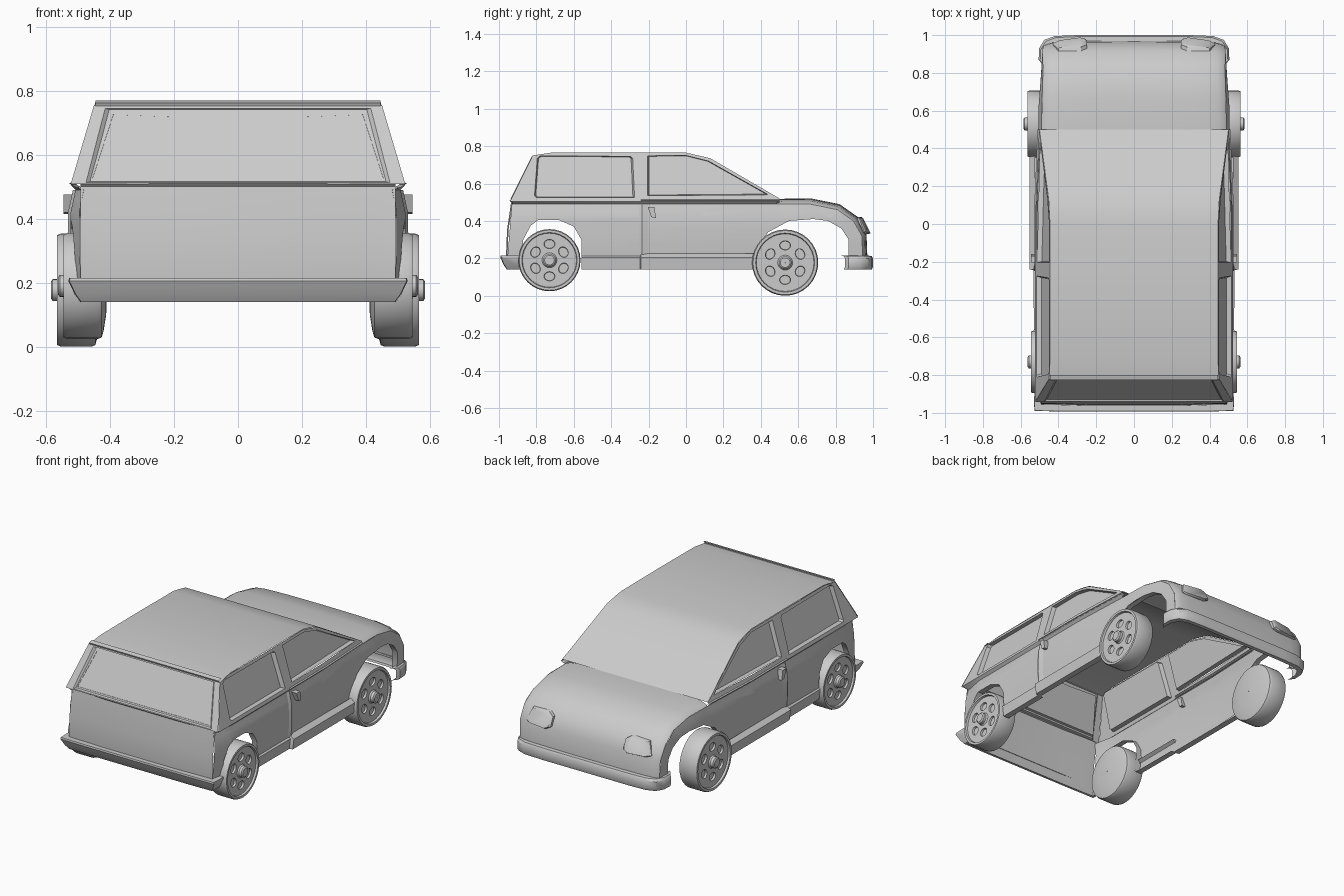
import bpy, bmesh, math
from mathutils import Vector

if "Cube" in bpy.data.objects:
    bpy.data.objects.remove(bpy.data.objects["Cube"])

REF = Vector((0, 0, .3))


def finish(name, bm, mirror=True, angle=35):
    bmesh.ops.remove_doubles(bm, verts=bm.verts, dist=.0005)
    bmesh.ops.recalc_face_normals(bm, faces=bm.faces)
    bm.normal_update()
    if sum(f.normal.dot(f.calc_center_median() - REF) * f.calc_area() for f in bm.faces) < 0:
        bmesh.ops.reverse_faces(bm, faces=bm.faces)
    me = bpy.data.meshes.new(name)
    bm.to_mesh(me)
    bm.free()
    ob = bpy.data.objects.new(name, me)
    bpy.context.collection.objects.link(ob)
    bpy.ops.object.select_all(action='DESELECT')
    ob.select_set(True)
    bpy.context.view_layer.objects.active = ob
    bpy.ops.object.shade_smooth_by_angle(angle=math.radians(angle))
    if mirror:
        m = ob.modifiers.new("Mirror", 'MIRROR')
        m.merge_threshold = .0005
    return ob


def loft(name, rows, caps=False, closed=False, **kw):
    """Skin a list of equally long point rows."""
    bm = bmesh.new()
    vs = [[bm.verts.new(p) for p in r] for r in rows]
    for a, b in zip(vs, vs[1:]):
        n = len(a)
        for i in range(n if closed else n - 1):
            j = (i + 1) % n
            bm.faces.new((a[i], a[j], b[j], b[i]))
    if caps:
        bm.faces.new(vs[0])
        bm.faces.new(vs[-1])
    return finish(name, bm, **kw)


def panel(name, outline, holes, fmap, cuts=(), depth=.02, shrink=.95, **kw):
    """Flat outline bent by fmap(u, v, d); each hole gets a recessed pane."""
    bm = bmesh.new()
    for lp in [outline] + holes:
        vs = [bm.verts.new((u, v, 0)) for u, v in lp]
        for i in range(len(vs)):
            bm.edges.new((vs[i - 1], vs[i]))
    bmesh.ops.triangle_fill(bm, use_beauty=True, edges=bm.edges[:], normal=(0, 0, 1))
    for axis, val in cuts:
        co, no = [0, 0, 0], [0, 0, 0]
        co[axis], no[axis] = val, 1
        bmesh.ops.bisect_plane(bm, geom=bm.verts[:] + bm.edges[:] + bm.faces[:],
                               dist=1e-5, plane_co=co, plane_no=no)
    for v in bm.verts:
        v.co = fmap(v.co.x, v.co.y, 0)
    for lp in holes:
        cu = sum(p[0] for p in lp) / len(lp)
        cv = sum(p[1] for p in lp) / len(lp)
        a = [bm.verts.new(fmap(u, v, 0)) for u, v in lp]
        b = [bm.verts.new(fmap(cu + (u - cu) * shrink, cv + (v - cv) * shrink, depth)) for u, v in lp]
        for i in range(len(lp)):
            bm.faces.new((a[i - 1], a[i], b[i], b[i - 1]))
        bm.faces.new(b)
    return finish(name, bm, **kw)


def interp(t, pts):
    for (a, va), (b, vb) in zip(pts, pts[1:]):
        if t <= b:
            return va + (vb - va) * max(0, (t - a) / (b - a))
    return pts[-1][1]


def clamp(t):
    return max(0, min(1, t))


def half_width(y, z):
    x = interp(z, [(.14, .51), (.2, .52), (.3, .525), (.42, .523), (.49, .508), (.505, .523), (.765, .445)])
    if z < .5:
        x -= .03 * clamp((-.8 - y) / .15)
    return x - .018 * clamp((y - .1) / .4) - .025 * clamp((y - .62) / .33)


def side(y, z, d):
    return Vector((half_width(y, z) - d, y, z))


# Lower body side with both wheel arches
rear_arch = [(-.56, .14), (-.56, .3), (-.6, .37), (-.68, .405), (-.79, .405), (-.83, .375), (-.87, .3), (-.88, .14)]
front_arch = [(.87, .2), (.87, .3), (.83, .36), (.76, .4), (.68, .41), (.55, .4), (.44, .34), (.37, .25), (.36, .14)]
hood_edge = [(.49, .49), (.665, .49), (.81, .46), (.895, .4), (.94, .32), (.945, .2)]
panel("body_side", [(-.955, .14), (-.955, .2), (-.93, .505), (.48, .505)] + hood_edge + front_arch + rear_arch,
      [], side, [(1, z) for z in (.2, .25, .3, .36, .42, .46, .49)] +
      [(0, y) for y in (-.9, -.8, -.24, .1, .3, .5, .62, .78, .9)])

# Turned-in arch lips
for name, arch in (("rear_arch_lip", rear_arch), ("front_arch_lip", front_arch)):
    loft(name, [[side(y, z, d) for y, z in arch] for d in (0, .035)])

# Cabin side with recessed windows
rear_win = [(-.81, .535), (-.795, .735), (-.78, .748), (-.295, .745), (-.285, .735), (-.275, .525), (-.8, .525)]
door_win = [(-.205, .535), (-.205, .748), (0, .75), (.12, .72), (.44, .54)]
panel("cabin_side", [(-.94, .505), (-.82, .75), (-.72, .765), (0, .765), (.13, .735), (.5, .52), (.49, .505)],
      [rear_win, door_win], side, [(0, .1), (0, .3), (1, .6), (1, .7)], depth=.025, shrink=.97)

# Roof and windscreen
roof = [(.5, .52), (.315, .629), (.13, .738), (.06, .755), (0, .767), (-.4, .769), (-.72, .767), (-.82, .75)]
loft("roof_and_windscreen", [[(f * half_width(y, z), y, z) for f in (0, .4, .8, 1)] for y, z in roof])
# Thin roof edge over the tailgate
loft("roof_lip", [[(x, -.80, .769), (x, -.826, .762), (x, -.82, .748)] for x in (0, .445)])

# Hood and nose, rounding down to the fenders
hood_mid = [(.48, .518), (.67, .52), (.82, .49), (.92, .42), (.965, .33), (.97, .2)]
ROUND = [(0, 0), (.5, .04), (.8, .18), (.92, .42), (.98, .75), (1, 1)]
loft("hood", [[(f * half_width(*e), p[0] + (e[0] - p[0]) * w, p[1] + (e[1] - p[1]) * w) for f, w in ROUND]
              for p, e in zip(hood_mid, hood_edge)], angle=45)

# Headlights
lamp = [(.25, .345), (.25, .40), (.28, .42), (.40, .415), (.43, .34), (.4, .33), (.28, .33)]
rows = []
for s, d in ((1, -.06), (1, .008), (.9, .016)):
    rows.append([(.34 + (x - .34) * s, 1.12 - .45 * z + d - .25 * max(0, x - .34),
                  .375 + (z - .375) * s) for x, z in lamp])
loft("headlight", rows, caps=True, closed=True)


# Tailgate: window frame with pane, then lower panel
def tail(x, z, d):
    return Vector((x, -.945 + (z - .505) / .25 * .125 + d, z))


panel("tailgate_window", [(-.523, .508), (.523, .508), (.45, .755), (-.45, .755)],
      [[(-.475, .513), (.475, .513), (.415, .745), (-.415, .745)]], tail, depth=.012, shrink=.97, mirror=False)
panel("tailgate_glass_step", [(-.462, .519), (.462, .519), (.402, .739), (-.402, .739)],
      [[(-.455, .525), (.455, .525), (.39, .725), (.2, .718), (-.2, .718), (-.39, .725)]],
      lambda x, z, d: tail(x, z, d + .01), depth=.018, shrink=.99, mirror=False)
loft("tailgate_lower", [[(x, y + (.008 if x > .4 else 0), z) for x in (0, .25, .42, .492)]
                        for y, z in ((-.955, .14), (-.962, .22), (-.957, .35), (-.935, .5), (-.945, .51))])


# Bumpers swept along a half path
def bumper(name, path, section):
    loft(name, [[(x * (1 - 2 * inset), y - math.copysign(inset, y), z) for inset, z in section] for x, y in path])


bumper("front_bumper", [(0, 1.0), (.3, 1.0), (.42, .995), (.475, .975), (.502, .93), (.505, .87), (.49, .85)],
       [(.035, .215), (.008, .213), (0, .2), (0, .155), (.006, .14), (.03, .14)])
bumper("rear_bumper", [(0, -.993), (.35, -.993), (.527, -.99), (.53, -.93), (.525, -.885)],
       [(.035, .215), (.002, .215), (0, .205), (.018, .165), (.035, .14), (.05, .14)])

# Sill under the doors
loft("sill", [[(x - .03, y, .225), (x, y, .205), (x - .008, y, .14), (x - .045, y, .14)]
              for y, x in ((-.56, .53), (-.245, .532), (-.24, .552), (.37, .553))], angle=25)
# Belt moulding and door seam
loft("belt_moulding", [[(half_width(y, .505) - .01, y, .518), (half_width(y, .505) + .005, y, .51),
                        (half_width(y, .505) - .015, y, .498)] for y in (-.24, .1, .3, .5)])
loft("door_edge", [[(half_width(-.24, z), -.25, z), (half_width(-.24, z) + .008, -.235, z),
                    (half_width(-.24, z), -.2, z)] for z in (.21, .3, .36, .42, .49)])

# Door handle
handle = [(-.205, .475), (-.17, .475), (-.16, .415), (-.185, .42)]
loft("door_handle", [[(x, y, z) for y, z in handle] for x in (.5, .546)], caps=True, closed=True)


# Wheels
def ring(cy, cz, ry, rz, n, turn=0):
    return [(cy + ry * math.cos(k) * math.cos(turn) - rz * math.sin(k) * math.sin(turn),
             cz + ry * math.cos(k) * math.sin(turn) + rz * math.sin(k) * math.cos(turn))
            for k in (math.tau * i / n for i in range(n))]


def lathe(name, y, z, profile, n=32):
    loft(name, [[(x, *p) for p in ring(y, z, r, r, n)] for r, x in profile], closed=True)


for name, y, r, z, x0, hub in (("front", .53, .177, .177, .44, .585), ("rear", -.73, .166, .19, .42, .563)):
    x1 = x0 + .125
    lathe(name + "_tyre", y, z, [(.002, x0 - .012), (.09, x0 - .008), (r * .85, x0), (r * .97, x0 + .006), (r, x0 + .018),
                                 (r, x1 - .012), (r * .97, x1), (r * .89, x1), (r * .87, x1 - .012)])
    rad = r * .52
    holes = [ring(y + rad * math.cos(a), z + rad * math.sin(a), .025, .03, 14, a)
             for a in (math.pi / 6 + math.pi / 3 * i for i in range(6))]
    panel(name + "_wheel_disc", ring(y, z, r * .87, r * .87, 32), holes,
          lambda u, v, d: Vector((x1 - .012 - d, u, v)), depth=.012, shrink=.92)
    lathe(name + "_hub", y, z, [(.04, x1 - .012), (.034, x1 - .004), (.034, hub - .006), (.026, hub), (.001, hub)], 20)
